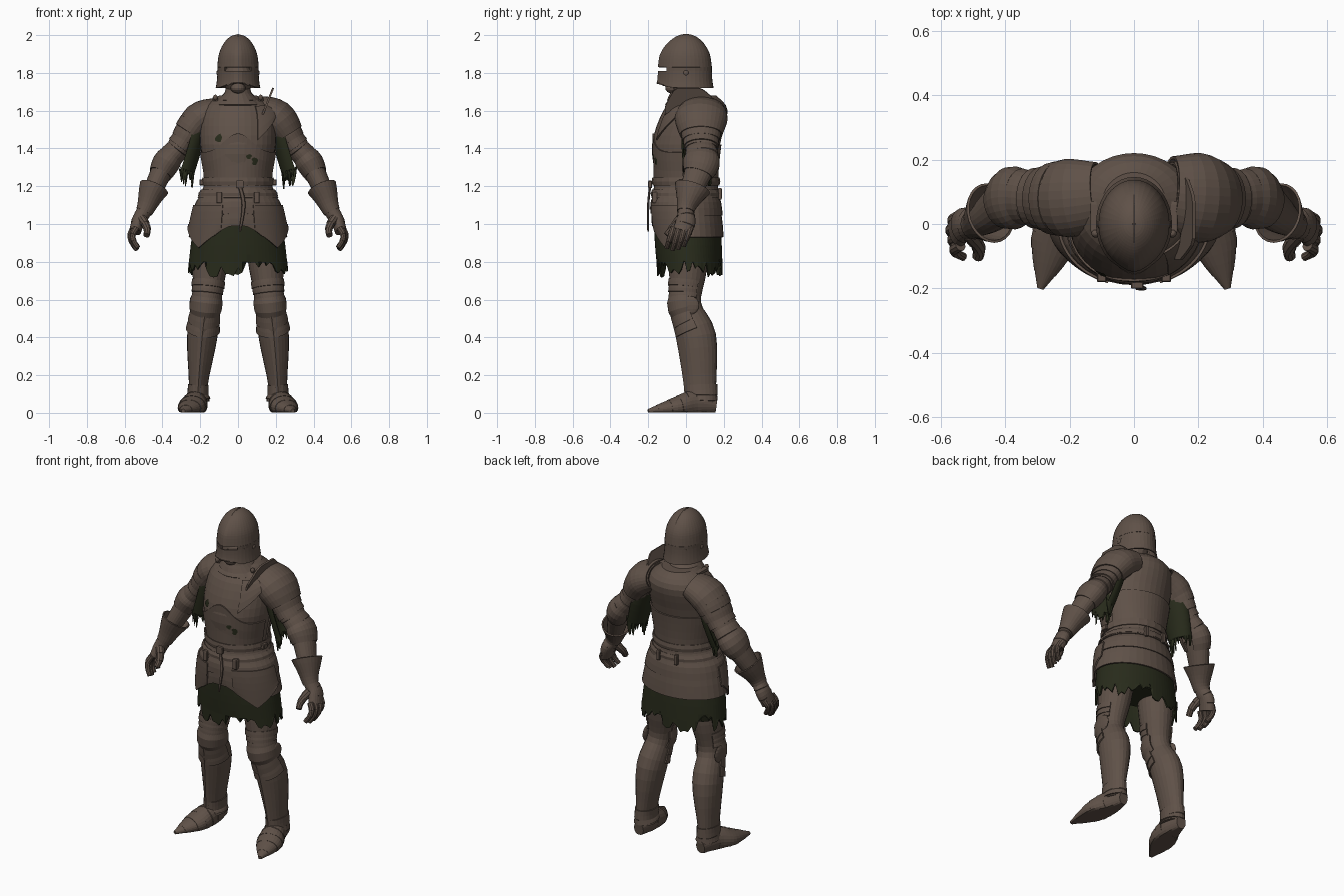
import bpy, bmesh, random
from math import sin, cos, pi, radians, exp, ceil
from mathutils import Vector
from mathutils.bvhtree import BVHTree

random.seed(4)
old = bpy.data.objects.get("Cube")
if old:
    bpy.data.objects.remove(old, do_unlink=True)


def material(name, *rgb):
    mat = bpy.data.materials.new(name)
    mat.use_nodes = True
    mat.diffuse_color = (*rgb, 1)
    shader = mat.node_tree.nodes["Principled BSDF"]
    shader.inputs["Base Color"].default_value = (*rgb, 1)
    shader.inputs["Roughness"].default_value = 0.8
    return mat


STEEL = material("weathered brown steel", .115, .083, .065)
CLOTH = material("dark green cloth", .021, .024, .011)
FRONT_AXIS, UP_AXIS = Vector((0, 1, 0)), Vector((0, 0, 1))
made = []


def finish(name, bm, mat, thick=0):
    mesh = bpy.data.meshes.new(name)
    bm.to_mesh(mesh)
    bm.free()
    mesh.materials.append(mat)
    ob = bpy.data.objects.new(name, mesh)
    bpy.context.collection.objects.link(ob)
    if thick:
        mod = ob.modifiers.new("thickness", "SOLIDIFY")
        mod.thickness, mod.offset = thick, 0
    made.append(ob)


def sample(limb, f):
    """Smooth interpolation between the stations (x, y, z, half width, half depth)."""
    last = len(limb) - 1
    i = min(int(f), last - 1)
    t = f - i
    a, b, c, d = (limb[max(0, min(last, i + o))] for o in (-1, 0, 1, 2))
    return [q + t / 2 * (r - p + t * (2 * p - 5 * q + 4 * r - s + t * (3 * (q - r) + s - p)))
            for p, q, r, s in zip(a, b, c, d)]


def shell(name, limb, start, end, grow=(1, 1), bulge=0, plates=1, step=.06, mat=STEEL, n=24,
          arc=(0, 360), side=1, upright=False, ref=FRONT_AXIS, cap=False, warp=None):
    """Wrap a stretch of a limb; angle zero is the front and ninety the outside."""
    per = max(2, ceil(4 * (end - start) / plates))
    rings = []
    for plate in range(plates):
        for j in range(per + 1):
            u = (plate + j / per) / plates
            scale = grow[0] + (grow[1] - grow[0]) * u + bulge * sin(pi * u)
            if plates > 1:
                scale += step * j / per
            x, y, z, rx, ry = sample(limb, start + (end - start) * u)
            rings.append((u, Vector((x, y, z)), rx * scale, ry * scale))
    bm = bmesh.new()
    full = arc[1] - arc[0] == 360
    cols = n if full else n + 1
    grid = []
    for k, (u, centre, rx, ry) in enumerate(rings):
        along = -UP_AXIS if upright else (rings[min(k + 1, len(rings) - 1)][1] - rings[max(k - 1, 0)][1]).normalized()
        deep = (ref - along * along.dot(ref)).normalized()
        wide = along.cross(deep)
        row = []
        for i in range(cols):
            a = radians(arc[0] + (arc[1] - arc[0]) * i / n)
            p = centre + wide * rx * sin(a) - deep * ry * cos(a)
            if warp:
                warp(u, (a + pi) % (2 * pi) - pi, p)
            row.append(bm.verts.new((p.x * side, p.y, p.z)))
        grid.append(row)
    for top, low in zip(grid, grid[1:]):
        for i in range(n):
            j = (i + 1) % cols
            bm.faces.new((top[i], top[j], low[j], low[i]))
    if cap:
        bm.faces.new(grid[0])
        bm.faces.new(grid[-1])
    bmesh.ops.recalc_face_normals(bm, faces=bm.faces)
    tree = BVHTree.FromBMesh(bm)
    finish(name, bm, mat, 0 if cap else .008)
    return tree


def solid(name, centre, size, boxy=False):
    bm = bmesh.new()
    if boxy:
        bmesh.ops.create_cube(bm, size=2)
        bmesh.ops.bevel(bm, geom=bm.edges, offset=.2, segments=1, affect='EDGES')
    else:
        bmesh.ops.create_uvsphere(bm, u_segments=16, v_segments=8, radius=1)
    bmesh.ops.scale(bm, vec=size, verts=bm.verts)
    bmesh.ops.translate(bm, vec=centre, verts=bm.verts)
    finish(name, bm, STEEL)


# Rules that shape edges and ridges
def ragged(depth):
    def tear(u, a, p):
        if u == 1:
            p.z += depth * (random.uniform(-1, 1) + sin(5 * a) / 2)
    return tear


def ridge(u, a, p):
    p.y -= .012 * exp(-(a * 3) ** 2) * min(1, (2 - p.z) * 9)


def helmet_rim(u, a, p):
    ridge(u, a, p)
    p.z += .03 * u ** 4 * exp(-(a * 1.5) ** 2)


def pointed_top(u, a, p):
    lift = (1 - u) * exp(-(a * 2) ** 2)
    p.z += .1 * lift
    p.y += .01 * lift


def open_front(u, a, p):
    p.z += .06 * u ** 4 * exp(-(a * 2.4) ** 4)


def pointed_hem(u, a, p):
    p.z += u ** 3 * (abs(a - .9) / 6 - .04)


def chest_hem(u, a, p):
    p.z += u * (a - .6) / 6


def on_ground(u, a, p):
    p.z = max(p.z, .003)


# Centre lines with their half widths and depths
TORSO = [(0, .06, 1.68, .1, .1), (0, .05, 1.6, .19, .17), (0, 0, 1.42, .2, .18), (0, 0, 1.22, .17, .16),
         (0, 0, 1.1, .22, .18), (0, .01, .93, .25, .18), (0, .02, .77, .26, .17)]
ARM = [(.11, .09, 1.6, .06, .09), (.21, .08, 1.55, .08, .11), (.3, .08, 1.42, .06, .08), (.38, .08, 1.32, .06, .08),
       (.45, .03, 1.18, .05, .06), (.49, 0, 1.08, .04, .04), (.525, 0, 1.02, .036, .05), (.545, -.02, .96, .03, .05)]
SLEEVE = [(.21, .07, 1.56, .07, .09), (.25, .07, 1.42, .06, .09), (.3, .06, 1.26, .06, .07)]
LEG = [(.13, .02, .98, .1, .11), (.15, .01, .76, .09, .1), (.17, 0, .57, .07, .08), (.19, .06, .4, .08, .1),
       (.21, .08, .15, .05, .08), (.21, .08, .06, .06, .08)]
FOOT = [(.21, .16, .04, .03, .04), (.22, .05, .05, .06, .07), (.25, -.06, .03, .07, .05), (.29, -.2, .01, .01, .01)]
DOME = [(0, 0, 1.83 + .17 * cos(t), .106 * sin(t), .133 * sin(t)) for t in (.03, .3, .6, .9, 1.2, pi / 2)]
BRIM = [(0, 0, 1.81 - .03 * j, .105 + .001 * j * j, .133 + .001 * j * j) for j in range(4)]
COMB = [(0, .13 * sin(t), 1.83 + .17 * cos(t), .004, .006) for t in (-1.2, -.8, -.4, 0, .4, .8, 1.2)]
NECK = [(0, 0, 1.74, .06, .06), (0, 0, 1.69, .07, .08), (0, .03, 1.63, .13, .13)]

# Helmet and head
shell("helmet_bowl", DOME, 0, 5, n=36, upright=True, warp=ridge)
shell("helmet_back", [DOME[-1], BRIM[0]], 0, 1, arc=(40, 320), upright=True)
shell("helmet_visor_and_tail", BRIM, 0, 3, n=36, upright=True, warp=helmet_rim)
shell("helmet_comb", COMB, 0, 6, n=8, ref=UP_AXIS, cap=True)
solid("face", (0, -.01, 1.77), (.08, .09, .09))
solid("chin", (0, -.07, 1.72), (.04, .04, .03))
solid("nose", (0, -.1, 1.77), (.01, .02, .025))
for s in (1, -1):
    solid("visor_pivot", (s * .105, 0, 1.8), (.01, .015, .015))

# Neck, breastplate and back plate
shell("neck", NECK, 0, 2, upright=True)
shell("collar", NECK, 1, 2, plates=2, upright=True)
chest = shell("cuirass", TORSO, 0, 3, n=36, upright=True, cap=True)
belly = shell("belly_plate", TORSO, 2.2, 2.9, grow=(1.02, 1.04), arc=(-85, 85), upright=True, warp=pointed_top)
shell("back_plate", TORSO, 2, 2.9, grow=(1.02, 1.04), arc=(100, 260), upright=True)


def rent(surface, x, z, size):
    """A torn gap over the padding, laid on a plate."""
    bm = bmesh.new()
    outline = [(0, 0)]
    for i in range(10):
        r = size * random.uniform(.4, 1)
        outline.append((r * cos(i * pi / 5), r * sin(i * pi / 5)))
    vs = [bm.verts.new(surface.ray_cast(Vector((x + dx, -1, z + dz)), FRONT_AXIS)[0] - FRONT_AXIS * .007)
          for dx, dz in outline]
    for a, b in zip(vs[1:], vs[2:] + vs[1:2]):
        bm.faces.new((vs[0], a, b))
    finish("chest_rent", bm, CLOTH)


rent(chest, -.1, 1.46, .03)
rent(belly, .06, 1.36, .02)
rent(belly, .09, 1.33, .025)

# Belts, buckle and fittings
shell("waist_belt", TORSO, 2.85, 3.1, grow=(1.08, 1.08), bulge=.03, upright=True)
shell("sword_belt", TORSO, 3.3, 3.6, grow=(1.07, 1.05), bulge=.03, upright=True)
solid("buckle", (.01, -.19, 1.21), (.02, .01, .02), boxy=True)
STRAP = [(.01, -.19, 1.2, .01, .006), (.03, -.2, 1.1, .01, .006), (.01, -.2, .96, .006, .005)]
shell("hanging_strap", STRAP, 0, 2, n=8, cap=True)
for s in (1, -1):
    solid("belt_pouch", (s * .1, -.165, 1.14), (.015, .015, .03), boxy=True)
    solid("side_clasp", (s * .19, -.02, 1.22), (.015, .02, .015), boxy=True)
    solid("back_clasp", (s * .06, .18, 1.16), (.01, .01, .03), boxy=True)

# Hip plates, skirt and breeches
shell("hip_plates", TORSO, 3, 5, grow=(1.02, 1), plates=3, step=.03, n=36, upright=True, warp=open_front)
shell("torn_skirt", TORSO, 4, 6, grow=(.92, 1), mat=CLOTH, n=72, upright=True, warp=ragged(.045))
shell("breeches", TORSO, 4, 5.5, grow=(.9, .6), mat=CLOTH, upright=True, cap=True)

for s, side in ((1, "left_"), (-1, "right_")):
    # Legs and feet
    shell(side + "tasset", TORSO, 4, 5.1, grow=(1.06, 1.05), arc=(20, 95), side=s, upright=True, warp=pointed_hem)
    shell(side + "thigh", LEG, 0, 2, side=s, cap=True)
    shell(side + "thigh_plates", LEG, 1.3, 1.8, plates=3, arc=(-100, 130), side=s)
    shell(side + "knee_cop", LEG, 1.7, 2.3, bulge=.2, arc=(-110, 110), side=s)
    solid(side + "knee_wing", (s * .245, .02, .57), (.012, .05, .05))
    shell(side + "greave", LEG, 2, 5, side=s, cap=True, warp=ridge)
    shell(side + "shin_plates", LEG, 2.2, 2.8, grow=(1.05, 1.02), plates=2, arc=(-95, 95), side=s)
    shell(side + "ankle_plates", LEG, 4, 4.8, grow=(1.02, 1.02), plates=2, step=.03, side=s)
    shell(side + "heel", FOOT, 0, 1, side=s, ref=UP_AXIS, cap=True, warp=on_ground)
    shell(side + "sabaton", FOOT, 1, 3, plates=5, step=.04, side=s, ref=UP_AXIS, cap=True, warp=on_ground)

    # Sleeves and arm plates
    shell(side + "torn_sleeve", SLEEVE, 0, 2, mat=CLOTH, n=40, arc=(170, 370), side=s, warp=ragged(.04))
    shell(side + "upper_arm", ARM, 1, 3, plates=5, side=s, arc=(-70, 250))
    shell(side + "elbow_cop", ARM, 2.6, 3.4, grow=(1.03, 1.03), bulge=.15, arc=(-70, 250), side=s)
    shell(side + "forearm", ARM, 2.6, 5, side=s, cap=True)
    shell(side + "gauntlet_cuff", ARM, 3.9, 5.2, grow=(1.5, 1.05), bulge=-.06, side=s)

    # Hands
    shell(side + "hand", ARM, 5, 7, plates=3, side=s, cap=True)
    for i, digit in enumerate(("index", "middle", "ring", "little")):
        size = (.95, 1.05, 1, .85)[i]
        path = [(.55 - .006 * abs(i - 2) + .02 * sin(j * 1.2), .03 * i - .066 - .012 * j, .98 - .037 * j * size,
                 .018 - .002 * j, .018 - .002 * j) for j in range(4)]
        shell(side + digit + "_finger", path, 0, 3, plates=3, step=.1, n=10, side=s, cap=True)
    path = [(.51 - .03 * sin(j * .7), -.03 - .024 * j, 1.03 - .03 * j, .025 - .003 * j, .025 - .003 * j)
            for j in range(4)]
    shell(side + "thumb", path, 0, 3, plates=3, step=.1, n=10, side=s, cap=True)

    # Shoulders
    shell(side + "pauldron", ARM, 0, 1.2, grow=(1.1, 1.06), arc=(-65, 240), side=s)
    shell(side + "pauldron_plates", ARM, 1.2, 2.1, grow=(1.05, 1.08), plates=3, arc=(-65, 240), side=s)
    solid(side + "shoulder_strap", (s * .12, .02, 1.66), (.015, .05, .01), boxy=True)
    solid(side + "strap_stud", (s * .12, -.03, 1.67), (.012, .012, .015))

# Heavier left shoulder plates with a raised neck guard
shell("left_great_pauldron", ARM, 0, 1.6, grow=(1.3, 1.18), arc=(-40, 225))
shell("left_chest_plate", TORSO, .8, 1.8, grow=(1.04, 1.04), arc=(30, 85), upright=True, warp=chest_hem)
bm = bmesh.new()
rows = []
for i in range(15):
    t = i / 14
    hump = sin(pi * t)
    low = 1.58 + .07 * hump
    high = low + (1.72 - low) * min(1, 4 * t + .3, 2.5 - 2.5 * t)
    rows.append([bm.verts.new((.13 + (z - 1.58) * .4, t * .31 - .11, z)) for z in (low, high)])
for a, b in zip(rows, rows[1:]):
    bm.faces.new((*a, *reversed(b)))
finish("left_neck_guard", bm, STEEL, .01)

# Smooth shading with crisp plate edges
for ob in bpy.context.view_layer.objects:
    ob.select_set(ob in made)
bpy.context.view_layer.objects.active = made[0]
bpy.ops.object.shade_smooth_by_angle(angle=radians(35))
